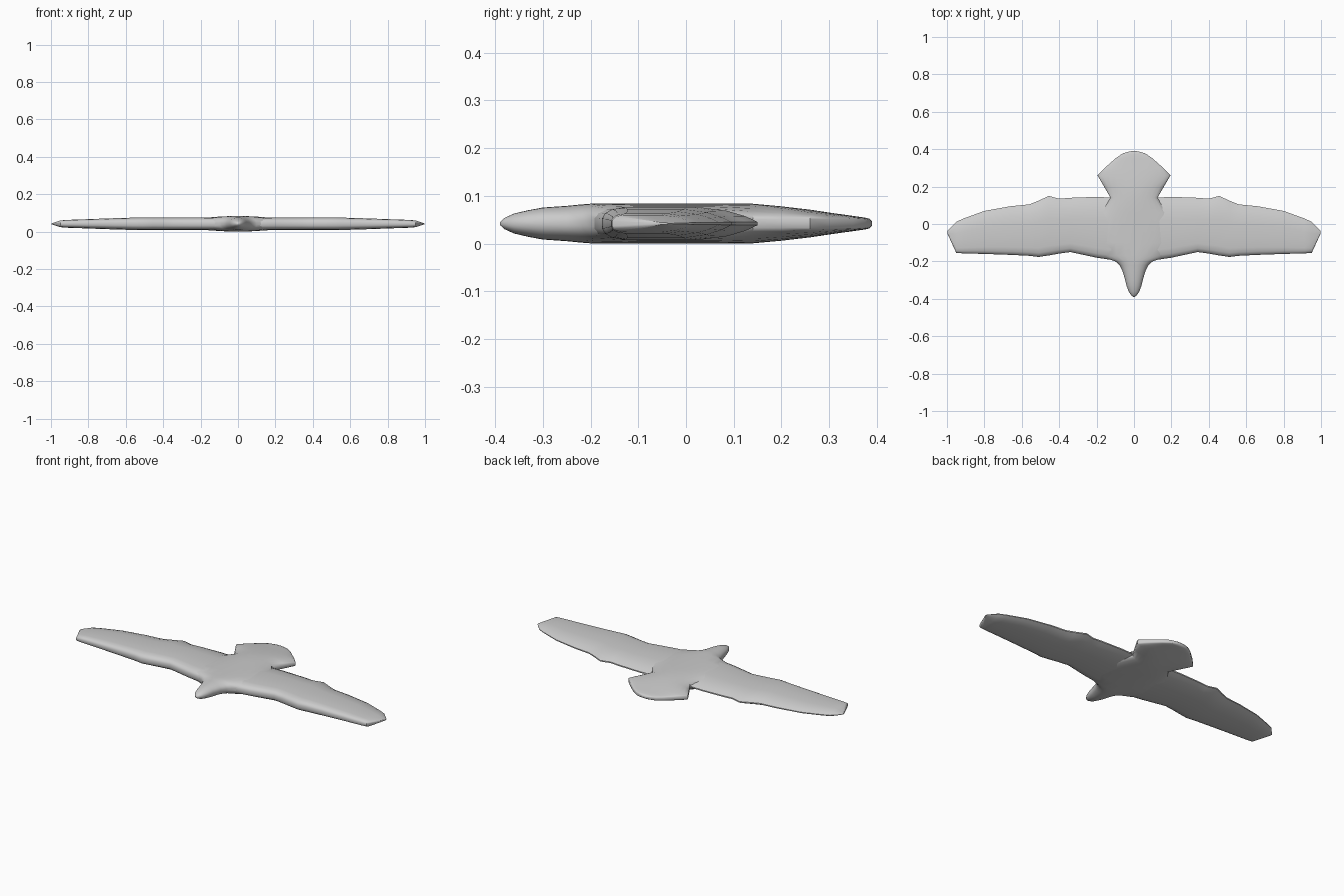
import bpy, bmesh, math

if "Cube" in bpy.data.objects:
    bpy.data.objects.remove(bpy.data.objects["Cube"])

MID = 0.042  # height of the bird's flat middle plane

plumage = bpy.data.materials.new("grey_plumage")
plumage.diffuse_color = (0.6, 0.6, 0.6, 1)
plumage.use_nodes = True
plumage.node_tree.nodes["Principled BSDF"].inputs["Base Color"].default_value = plumage.diffuse_color


def loft(name, rings, angle):
    """Skin closed rings of equal point count and cap both ends."""
    bm = bmesh.new()
    loops = [[bm.verts.new(p) for p in ring] for ring in rings]
    n = len(loops[0])
    for a, b in zip(loops, loops[1:]):
        for i in range(n):
            j = (i + 1) % n
            bm.faces.new((a[i], a[j], b[j], b[i]))
    bm.faces.new(loops[0])
    bm.faces.new(loops[-1])
    bmesh.ops.recalc_face_normals(bm, faces=bm.faces)
    mesh = bpy.data.meshes.new(name)
    bm.to_mesh(mesh)
    bm.free()
    mesh.materials.append(plumage)
    obj = bpy.data.objects.new(name, mesh)
    bpy.context.collection.objects.link(obj)
    bpy.ops.object.select_all(action='DESELECT')
    obj.select_set(True)
    bpy.context.view_layer.objects.active = obj
    bpy.ops.object.shade_smooth_by_angle(angle=math.radians(angle))
    return obj


def mirrored_ring(profile, place):
    """Close a (position, half thickness) profile over and under the plane."""
    top = [place(p, MID + h) for p, h in profile]
    low = [place(p, MID - h) for p, h in reversed(profile)]
    return top + low


# Head, body and fanned tail: y, half width, half thickness, half edge
body = [(-0.39, 0.004, 0.003, 0.001), (-0.38, 0.016, 0.012, 0.001),
        (-0.36, 0.029, 0.021, 0.002), (-0.33, 0.040, 0.028, 0.002),
        (-0.30, 0.047, 0.0335, 0.003), (-0.25, 0.062, 0.037, 0.004),
        (-0.22, 0.077, 0.040, 0.005), (-0.20, 0.100, 0.0415, 0.006),
        (-0.17, 0.180, 0.0415, 0.010), (-0.10, 0.200, 0.0415, 0.020),
        (0.06, 0.180, 0.0415, 0.020), (0.14, 0.125, 0.0415, 0.009),
        (0.20, 0.160, 0.036, 0.009), (0.26, 0.195, 0.029, 0.009),
        (0.30, 0.156, 0.023, 0.009), (0.35, 0.100, 0.016, 0.009),
        (0.375, 0.064, 0.0125, 0.008), (0.385, 0.037, 0.010, 0.006),
        (0.39, 0.012, 0.004, 0.003)]
rings = []
for y, w, h, edge in body:
    us = [-math.cos(math.pi * i / 12) for i in range(13)]
    prof = [(u * w, edge + (h - edge) * math.sqrt(max(0, 1 - u * u))) for u in us]
    rings.append(mirrored_ring(prof, lambda p, z, y=y: (p, y, z)))
loft("body_and_tail", rings, 50)

# Wings: x, leading y, trailing y, half thickness
half_span = [(0.0, -0.19, 0.14, 0.035), (0.10, -0.195, 0.14, 0.035),
             (0.20, -0.18, 0.145, 0.034), (0.34, -0.15, 0.14, 0.034),
             (0.40, -0.158, 0.135, 0.034), (0.455, -0.168, 0.15, 0.034),
             (0.51, -0.176, 0.125, 0.034), (0.56, -0.17, 0.105, 0.033),
             (0.66, -0.165, 0.095, 0.030), (0.80, -0.16, 0.07, 0.025),
             (0.91, -0.157, 0.03, 0.021), (0.95, -0.155, 0.012, 0.018),
             (0.997, -0.053, -0.037, 0.002)]
span = [(-x, a, b, h) for x, a, b, h in reversed(half_span[1:])] + half_span
# Blunt leading edge, level middle, thin trailing edge
foil = [(0, 0.3), (0.02, 0.62), (0.07, 0.87), (0.16, 1), (0.38, 1),
        (0.62, 1), (0.8, 0.78), (0.92, 0.45), (1, 0.1)]
rings = []
for x, lead, trail, h in span:
    prof = [(lead + t * (trail - lead), k * h) for t, k in foil]
    rings.append(mirrored_ring(prof, lambda p, z, x=x: (x, p, z)))
loft("wings", rings, 50)
